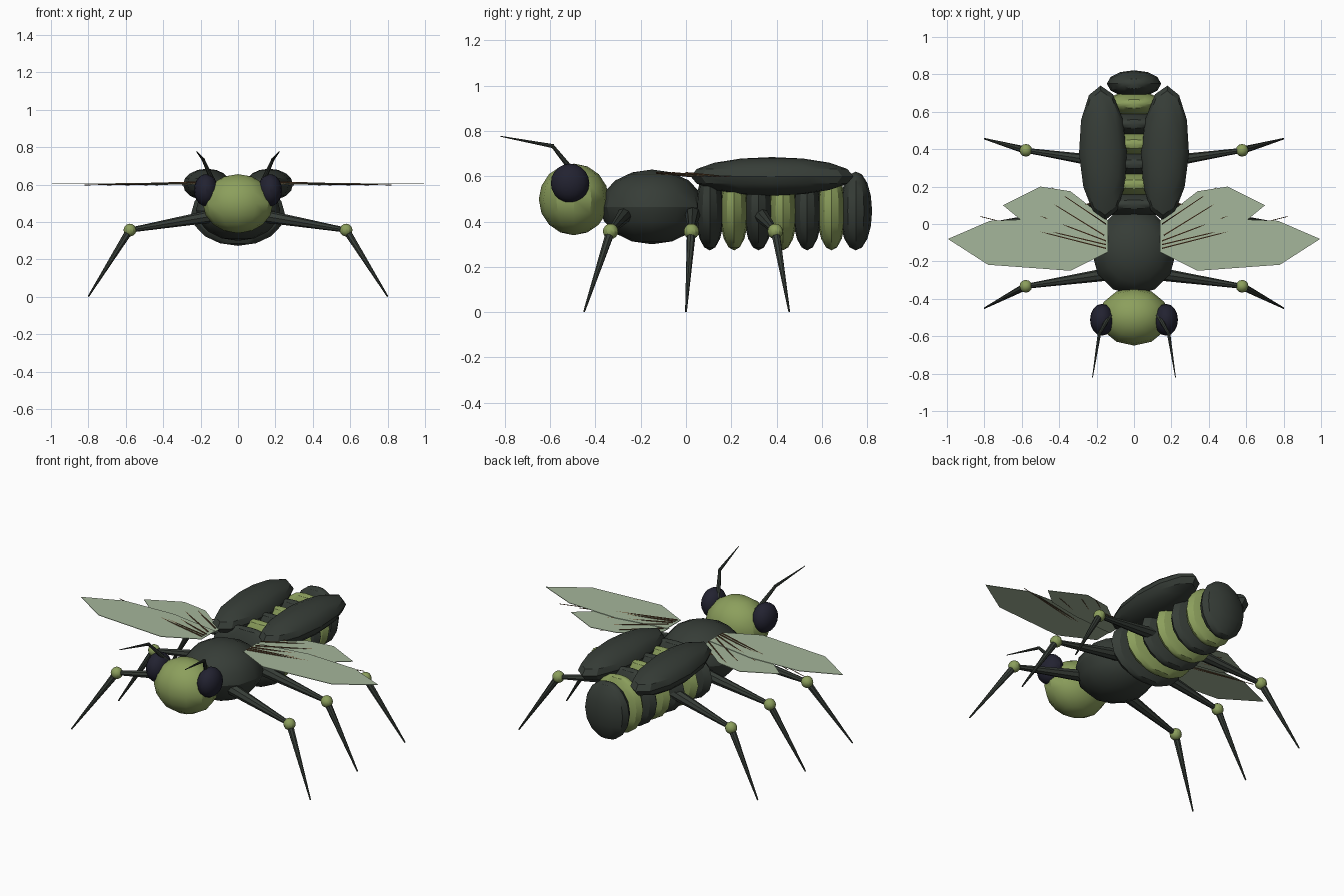
import bpy, bmesh, math
from mathutils import Vector

if "Cube" in bpy.data.objects:
    bpy.data.objects.remove(bpy.data.objects["Cube"])


def material(name, rgb):
    m = bpy.data.materials.new(name)
    m.diffuse_color = (*rgb, 1)
    m.use_nodes = True
    m.node_tree.nodes["Principled BSDF"].inputs["Base Color"].default_value = m.diffuse_color
    return m


DARK = material("dark_shell", (0.037, 0.046, 0.038))
GREEN = material("olive_green", (0.262, 0.347, 0.108))
EYE = material("eye_navy", (0.016, 0.016, 0.030))
WING = material("wing_pale_green", (0.376, 0.468, 0.328))
VEIN = material("vein_brown", (0.13, 0.065, 0.028))


def finish(ob, name, mat):
    ob.name = name
    ob.data.materials.append(mat)
    bpy.ops.object.shade_smooth_by_angle(angle=math.radians(29))
    return ob


def ellipsoid(name, loc, radii, mat, segs=12, rings=8, turn=0):
    bpy.ops.mesh.primitive_uv_sphere_add(segments=segs, ring_count=rings, radius=1, location=loc)
    ob = bpy.context.object
    ob.scale = radii
    bpy.ops.object.transform_apply(location=False, rotation=False, scale=True)
    ob.rotation_euler.z = turn
    return finish(ob, name, mat)


def rod(name, a, b, r1, r2, mat, sides=8):
    a, b = Vector(a), Vector(b)
    d = b - a
    bpy.ops.mesh.primitive_cone_add(vertices=sides, radius1=r1, radius2=r2,
                                    depth=d.length, location=(a + b) / 2)
    ob = bpy.context.object
    ob.rotation_euler = d.to_track_quat('Z', 'Y').to_euler()
    return finish(ob, name, mat)


def plate(name, outline, z, side, mat, thick=0.003):
    bm = bmesh.new()
    face = bm.faces.new([bm.verts.new((side * x, y, z)) for x, y in outline])
    ext = bmesh.ops.extrude_face_region(bm, geom=[face])
    up = [v for v in ext["geom"] if isinstance(v, bmesh.types.BMVert)]
    bmesh.ops.translate(bm, verts=up, vec=(0, 0, thick))
    bmesh.ops.recalc_face_normals(bm, faces=bm.faces)
    me = bpy.data.meshes.new(name)
    bm.to_mesh(me)
    bm.free()
    me.materials.append(mat)
    bpy.context.collection.objects.link(bpy.data.objects.new(name, me))


# Head and thorax
ellipsoid("head", (0, -0.495, 0.498), (0.188, 0.155, 0.158), GREEN)
ellipsoid("thorax", (0, -0.15, 0.465), (0.225, 0.23, 0.165), DARK)

# Striped abdomen, tapering to the tail
for i in range(7):
    last = i == 6
    ellipsoid(f"abdomen_segment_{i + 1}", (0, 0.105 + 0.1075 * i, 0.447),
              (0.25 - 0.0175 * i, 0.072 if last else 0.064, 0.174),
              GREEN if i % 2 else DARK)

# Wing outlines (right side)
FOREWING = [(0.14, -0.15), (0.34, -0.25), (0.78, -0.218), (0.995, -0.08),
            (0.77, 0.017), (0.45, 0.03), (0.14, -0.02)]
HINDWING = [(0.14, -0.04), (0.40, -0.02), (0.60, 0.017), (0.70, 0.10),
            (0.50, 0.20), (0.34, 0.175), (0.14, 0.02)]
# Vein start and end points: x, y, x, y
VEINS = [(0.15, -0.13, 0.82, 0.04), (0.15, -0.11, 0.70, 0.02), (0.15, -0.09, 0.60, 0.08),
         (0.16, -0.06, 0.50, 0.15), (0.15, 0.0, 0.44, 0.195), (0.12, 0.09, 0.30, 0.11),
         (0.14, 0.13, 0.28, 0.10)]

for s, tag in ((-1, "left"), (1, "right")):
    # Eye and two-part antenna
    ellipsoid(f"eye_{tag}", (s * 0.171, -0.512, 0.57), (0.064, 0.085, 0.086), EYE, 16, 10)
    rod(f"antenna_base_{tag}", (s * 0.13, -0.49, 0.61), (s * 0.187, -0.59, 0.735),
        0.014, 0.008, DARK)
    rod(f"antenna_tip_{tag}", (s * 0.185, -0.585, 0.733), (s * 0.222, -0.82, 0.777),
        0.009, 0.002, DARK)

    # Hard wing cover
    ellipsoid(f"wing_cover_{tag}", (s * 0.166, 0.38, 0.60), (0.128, 0.36, 0.085),
              DARK, turn=s * math.radians(-2))

    # Flight wings with veins
    plate(f"forewing_{tag}", FOREWING, 0.606, s, WING)
    plate(f"hindwing_{tag}", HINDWING, 0.601, s, WING)
    for x1, y1, x2, y2 in VEINS:
        rod(f"wing_vein_{tag}", (s * x1, y1, 0.615), (s * x2, y2, 0.598),
            0.004, 0.002, VEIN, 6)

    # Three legs: hip y, knee y, foot y
    for part, hip, knee, foot in (("front", -0.27, -0.333, -0.45),
                                  ("middle", 0.03, 0.024, 0.0),
                                  ("rear", 0.33, 0.394, 0.456)):
        k = (s * 0.578, knee, 0.357)
        rod(f"{part}_upper_leg_{tag}", (s * 0.15, hip, 0.43), k, 0.034, 0.013, DARK)
        ellipsoid(f"{part}_knee_{tag}", k, (0.034,) * 3, GREEN)
        rod(f"{part}_lower_leg_{tag}", k, (s * 0.80, foot, 0.002), 0.02, 0.004, DARK)
